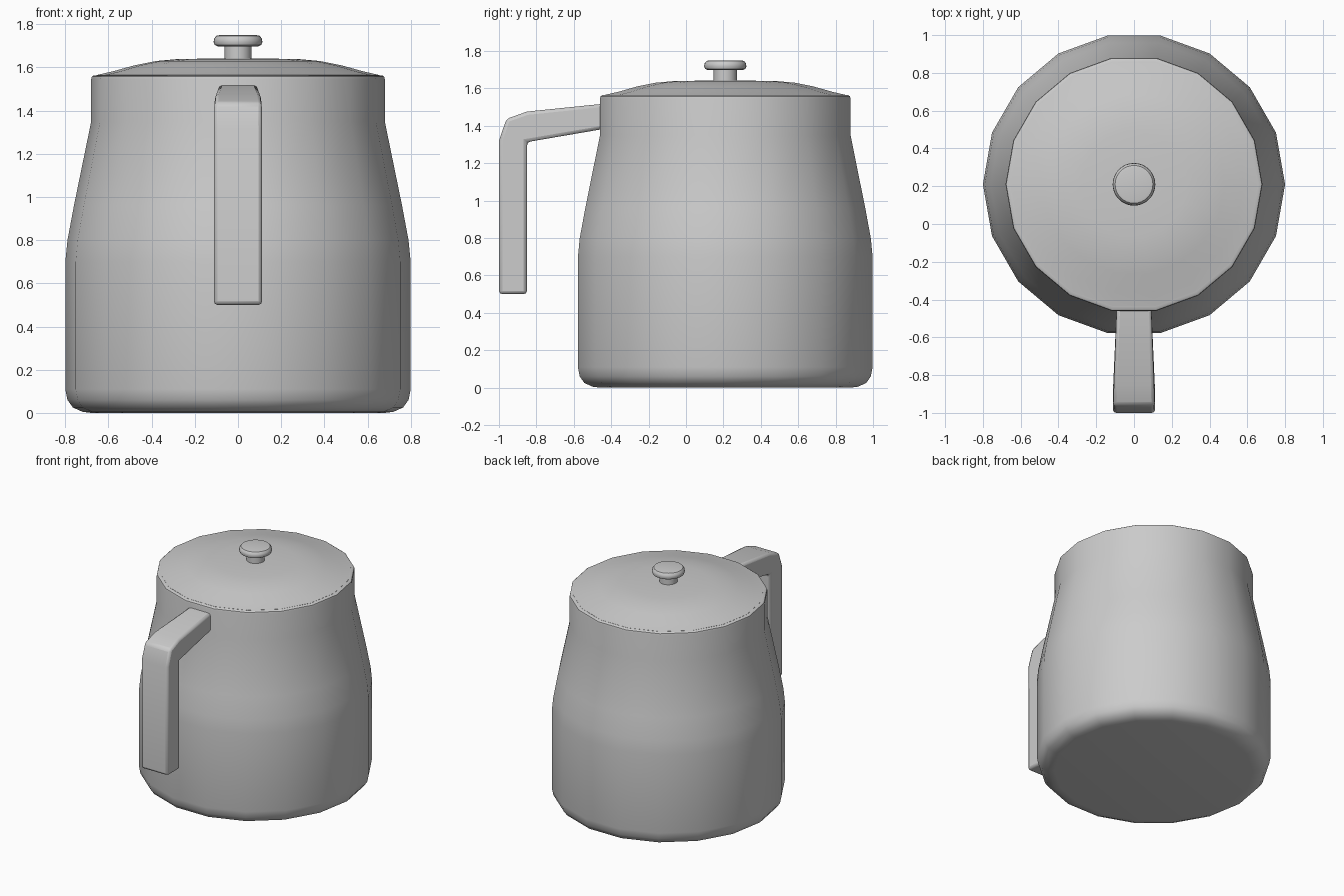
import bpy, bmesh
from math import cos, sin, tau, radians

if "Cube" in bpy.data.objects:
    bpy.data.objects.remove(bpy.data.objects["Cube"])

CY = 0.21  # the pot's axis sits behind the origin, handle in front


def finish(name, bm, bevel=0):
    bmesh.ops.recalc_face_normals(bm, faces=bm.faces)
    mesh = bpy.data.meshes.new(name)
    bm.to_mesh(mesh)
    bm.free()
    ob = bpy.data.objects.new(name, mesh)
    bpy.context.collection.objects.link(ob)
    if bevel:
        mod = ob.modifiers.new("bevel", 'BEVEL')
        mod.width, mod.segments, mod.limit_method = bevel, 2, 'ANGLE'
        mod.angle_limit = radians(50)
    bpy.ops.object.select_all(action='DESELECT')
    ob.select_set(True)
    bpy.context.view_layer.objects.active = ob
    bpy.ops.object.shade_smooth_by_angle(angle=radians(35))
    return ob


def lathe(name, profile, sides):
    bm = bmesh.new()
    rings = [[bm.verts.new((r * cos(tau * i / sides), CY + r * sin(tau * i / sides), z))
              for i in range(sides)] for r, z in profile]
    for a, b in zip(rings, rings[1:]):
        for i in range(sides):
            j = (i + 1) % sides
            bm.faces.new((a[i], a[j], b[j], b[i]))
    bm.faces.new(rings[0])
    bm.faces.new(rings[-1])
    return finish(name, bm)


# Pot body with rounded foot, tapered shoulder and straight collar
lathe("pot_body", [(0.68, 0.0), (0.72, 0.005), (0.765, 0.025), (0.79, 0.06), (0.8, 0.11),
                   (0.8, 0.7), (0.79, 0.8), (0.76, 0.96), (0.68, 1.35), (0.68, 1.545),
                   (0.677, 1.558), (0.668, 1.564), (0.64, 1.564)], 18)

# Domed lid
lathe("lid", [(0.655, 1.55), (0.655, 1.565), (0.58, 1.582), (0.48, 1.61),
              (0.38, 1.63), (0.28, 1.639), (0.1, 1.642)], 18)

# Lid knob: stem and rounded cap
lathe("lid_knob", [(0.062, 1.62), (0.062, 1.698), (0.095, 1.698), (0.108, 1.705),
                   (0.113, 1.718), (0.11, 1.735), (0.1, 1.747), (0.085, 1.75)], 32)

# Bent bar handle: pairs of outer and inner points (y, z) with half width
stations = [((-0.40, 1.522), (-0.40, 1.39), 0.09),
            ((-0.85, 1.476), (-0.85, 1.313), 0.108),
            ((-0.96, 1.437), (-0.85, 1.313), 0.11),
            ((-1.0, 1.32), (-0.85, 1.313), 0.112),
            ((-1.0, 0.5), (-0.85, 0.5), 0.112)]
bm = bmesh.new()
outer = [[bm.verts.new((s * w, *o)) for o, _, w in stations] for s in (-1, 1)]
inner = [[bm.verts.new((s * stations[k][2], *stations[k][1])) for k in (4, 2, 0)]
         for s in (-1, 1)]
left, right = outer[0] + inner[0], outer[1] + inner[1]
bm.faces.new(left)
bm.faces.new(right)
for i in range(len(left)):
    j = (i + 1) % len(left)
    bm.faces.new((left[i], left[j], right[j], right[i]))
finish("handle", bm, bevel=0.018)
